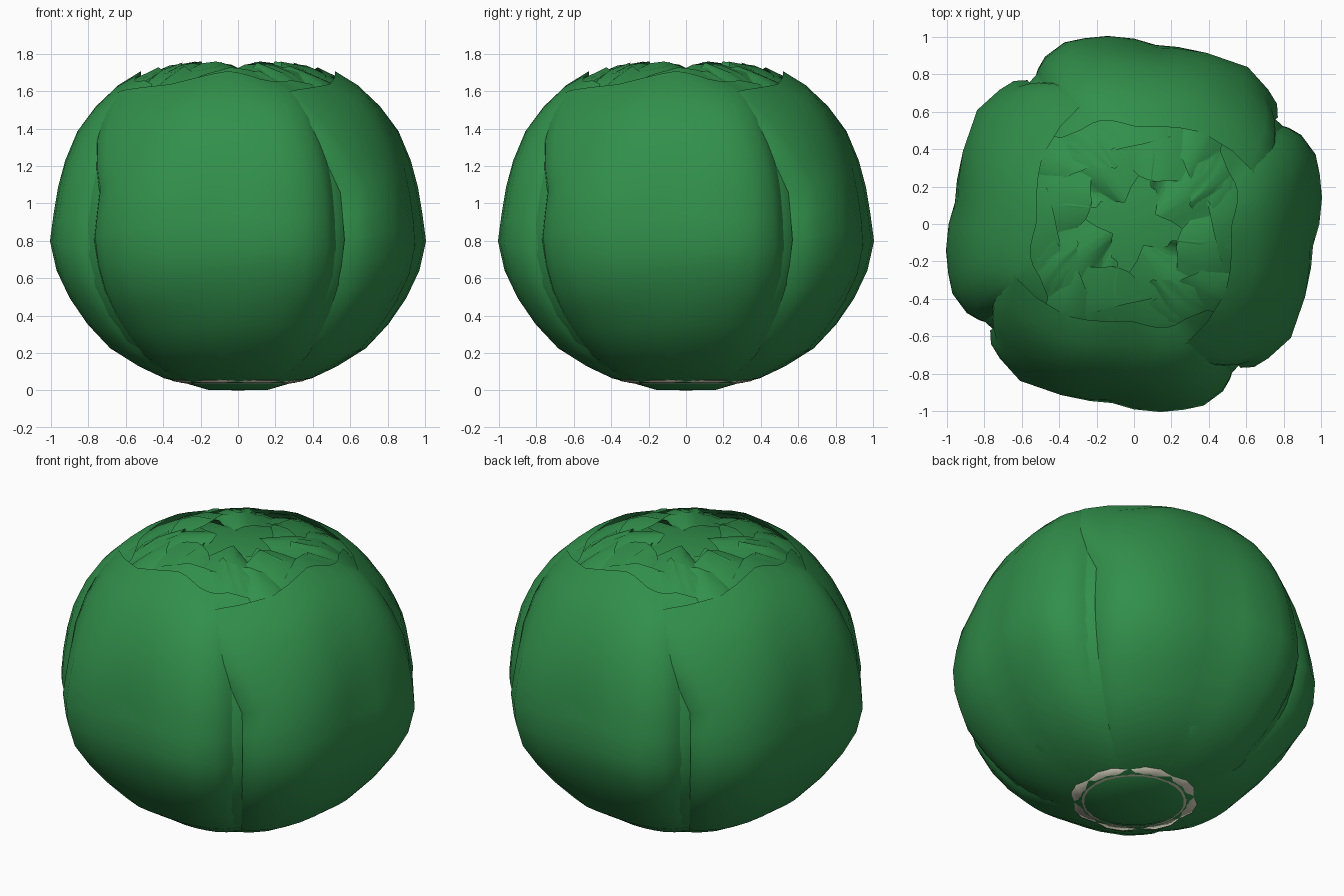
import bpy, bmesh, math, random

if "Cube" in bpy.data.objects:
    bpy.data.objects.remove(bpy.data.objects["Cube"])
random.seed(4)


def material(name, col):
    m = bpy.data.materials.new(name)
    m.diffuse_color = (*col, 1)
    m.use_nodes = True
    m.node_tree.nodes["Principled BSDF"].inputs["Base Color"].default_value = m.diffuse_color
    return m


GREEN = material("leaf_green", (0.031, 0.275, 0.07))
PALE = material("stem_pale", (0.62, 0.60, 0.47))

# head profile (radius, height) and leaf cross-section (angle, radius factor)
PROFILE = [(.30, .04), (.43, .075), (.65, .20), (.81, .38), (.925, .58), (.972, .8), (.945, 1.0),
           (.91, 1.2), (.83, 1.42), (.69, 1.595), (.52, 1.695), (.32, 1.75), (.06, 1.735)]
SECTION = [(-53.5, .985), (-50, 1.03), (-45, 1.05), (-36, 1.075), (-23, 1.035), (-14, 1.01),
           (-7, .995), (0, 1.02), (8, 1.045), (15, 1.06), (21, 1.075), (28, 1.05), (32, 1.01),
           (36, .95), (40, .92), (52, .88)]


def profile(t):
    t = min(max(t, 0), 1) * (len(PROFILE) - 1)
    i = min(int(t), len(PROFILE) - 2)
    f = t - i
    a, b = PROFILE[i], PROFILE[i + 1]
    return a[0] + (b[0] - a[0]) * f, a[1] + (b[1] - a[1]) * f


def mesh_object(name, verts, faces, mat):
    me = bpy.data.meshes.new(name)
    me.from_pydata(verts, [], faces)
    me.materials.append(mat)
    ob = bpy.data.objects.new(name, me)
    bpy.context.collection.objects.link(ob)
    bm = bmesh.new()
    bm.from_mesh(me)
    bmesh.ops.remove_doubles(bm, verts=bm.verts, dist=.0005)
    bmesh.ops.recalc_face_normals(bm, faces=bm.faces)
    bm.to_mesh(me)
    bm.free()
    for p in me.polygons:
        p.use_smooth = True
    return ob


def leaf_layer(name, turn, scale, top, drop, skew, wrap, ruffle, nv=15):
    """One cupped leaf whose left border wraps over its neighbour, copied four times."""
    verts, faces = [], []
    phase = random.uniform(0, 6)
    for j, (a, k) in enumerate(SECTION):
        wave = math.sin(a * .13 + phase) + random.uniform(-.4, .4)
        tmax = top - drop * min(1.3, abs((a - skew) / 54)) ** 1.6 + wave * ruffle * .4
        for i in range(nv):
            v = i / (nv - 1)
            t = v * tmax
            r, z = profile(t)
            up = min(1, max(0, (t - .54) / .28))
            b = min(1, .2 + t * 2.2)
            k2 = 1 + (k - 1) * (1 - .75 * up) * b
            # shallow fold across the upper left and a crease beside the midrib
            k2 -= .035 * math.sin(math.pi * up) * max(0, 1 - abs(a + 36) / 16)
            k2 -= .02 * up * max(0, 1 - abs(a - 4) / 8)
            r *= k2 * (1 + (scale - 1) * b)
            fall = max(0, (t - .7) / .3)
            z += wave * ruffle * min(1, fall * 2.2) + (scale - 1) * .2 * up
            spin = a * (1 + wrap / 54 * up) if a < 0 else a - wrap * .4 * up * a / 54
            spin -= 30 * fall * fall
            ang = math.radians(spin + turn - 90)
            verts.append((r * math.cos(ang), r * math.sin(ang), min(z, 1.785)))
    for j in range(len(SECTION) - 1):
        for i in range(nv - 1):
            q = j * nv + i
            faces.append((q, q + nv, q + nv + 1, q + 1))
    first = mesh_object(f"{name}_1", verts, faces, GREEN)
    for n in range(1, 4):
        ob = first.copy()
        ob.name = f"{name}_{n + 1}"
        ob.rotation_euler.z = n * math.pi / 2
        bpy.context.collection.objects.link(ob)


# outer, middle and inner wrapping leaves
leaf_layer("outer_leaf", 0, 1.0, .83, .08, 8, 28, .012)
leaf_layer("middle_leaf", 38, .94, .88, .08, 5, 28, .022)
leaf_layer("inner_leaf", 12, .925, .93, .08, 0, 30, .026)
leaf_layer("heart_leaf", 60, .91, .97, .09, 0, 30, .026)

# closed heart inside the leaves, showing at the base
core = [(0, 0), (.16, .003), (.27, .035), (.42, .11), (.62, .25), (.76, .45), (.84, .8),
        (.80, 1.15), (.68, 1.46), (.5, 1.62), (.25, 1.70), (0, 1.71)]
N = 24
verts, faces = [], []
for r, z in core:
    for s in range(N):
        a = math.tau * s / N
        verts.append((r * math.cos(a), r * math.sin(a), z))
for i in range(len(core) - 1):
    for s in range(N):
        n = (s + 1) % N
        faces.append((i * N + s, i * N + n, (i + 1) * N + n, (i + 1) * N + s))
mesh_object("heart", verts, faces, GREEN)

# pale cut ring where the leaves meet the stem
verts, faces = [], []
for s in range(N):
    a = math.tau * s / N
    ro = .35 + (.015 if s % 3 else -.01)
    for r, z in ((.285, .038), (ro, .05), (ro, .075)):
        verts.append((r * math.cos(a), r * math.sin(a), z))
for s in range(N):
    n = (s + 1) % N
    for c in (0, 1):
        faces.append((s * 3 + c, n * 3 + c, n * 3 + c + 1, s * 3 + c + 1))
mesh_object("stem_ring", verts, faces, PALE)
